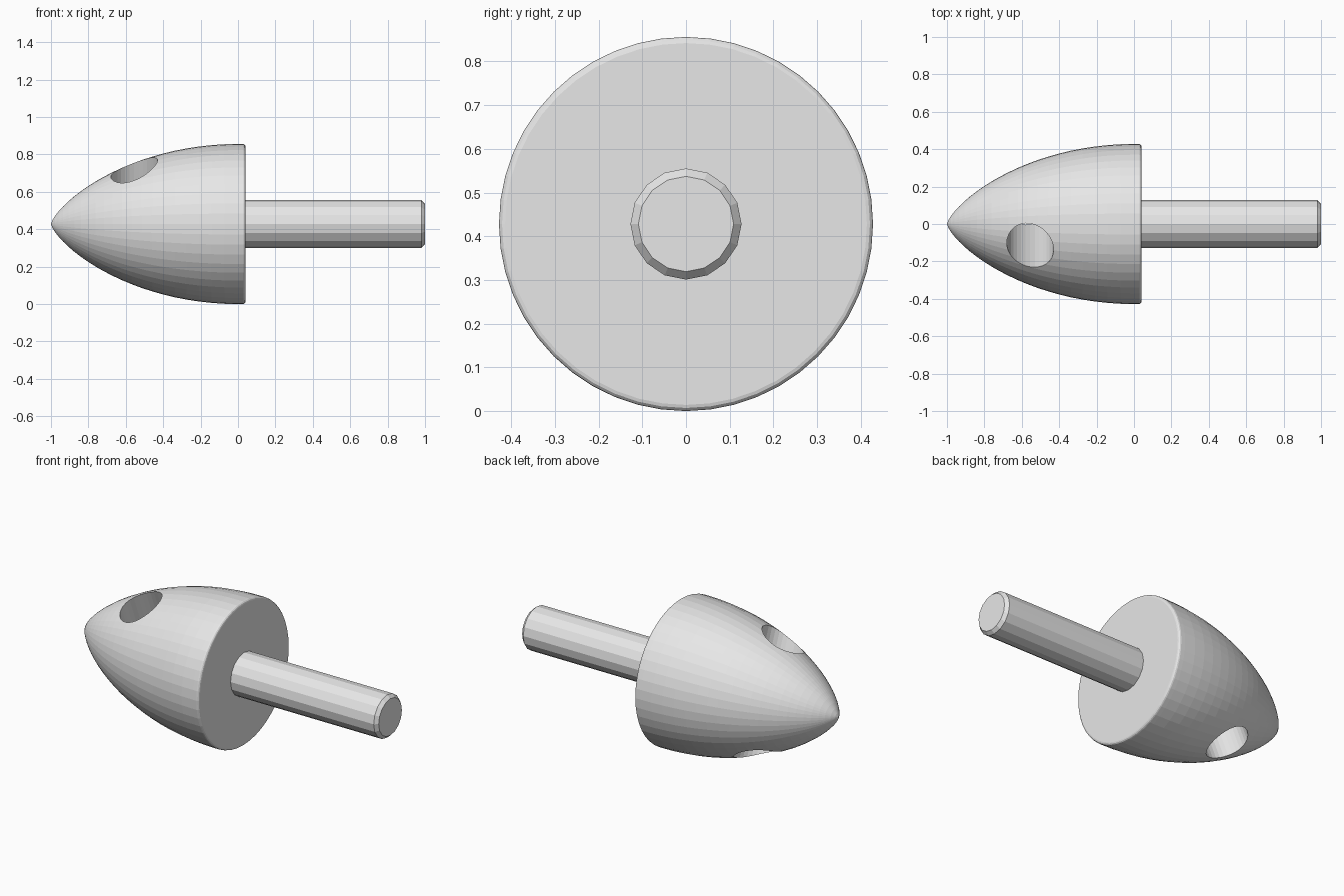
import bpy, bmesh, math
from mathutils import Matrix, Vector

cube = bpy.data.objects.get("Cube")
if cube:
    bpy.data.objects.remove(cube, do_unlink=True)

AXIS_Z = 0.428
BODY_R = 0.428
BASE_X = 0.04

grey = bpy.data.materials.new("plain_grey")
grey.use_nodes = True
grey.diffuse_color = (0.8, 0.8, 0.8, 1)
grey.node_tree.nodes["Principled BSDF"].inputs["Base Color"].default_value = (0.8, 0.8, 0.8, 1)


def revolve(name, profile, sides):
    """Closed solid turned around the x axis; profile is (x, radius) from -x to +x."""
    bm = bmesh.new()
    rings = []
    for x, r in profile:
        if r == 0:
            rings.append([bm.verts.new((x, 0, 0))] * sides)
        else:
            angles = [math.tau * i / sides for i in range(sides)]
            rings.append([bm.verts.new((x, r * math.sin(a), r * math.cos(a))) for a in angles])
    for a, b in zip(rings, rings[1:]):
        for i in range(sides):
            j = (i + 1) % sides
            corners = dict.fromkeys([a[i], a[j], b[j], b[i]])
            bm.faces.new(list(corners))
    for ring in (rings[0], rings[-1]):
        if len(set(ring)) > 1:
            bm.faces.new(ring)
    bmesh.ops.recalc_face_normals(bm, faces=bm.faces)
    mesh = bpy.data.meshes.new(name)
    bm.to_mesh(mesh)
    bm.free()
    mesh.materials.append(grey)
    obj = bpy.data.objects.new(name, mesh)
    bpy.context.collection.objects.link(obj)
    obj.location.z = AXIS_Z
    return obj


# Bullet-shaped body: pointed nose, slightly rounded rim, flat base
STEPS = 22
profile = []
for i in range(STEPS + 1):
    x = -1 + (i / STEPS) ** 1.6
    profile.append((x, BODY_R * max(0, 1 - x * x) ** 0.73))
BEVEL = 0.014
for i in range(4):
    a = math.pi / 2 * i / 3
    profile.append((BASE_X - BEVEL + BEVEL * math.sin(a), BODY_R - BEVEL + BEVEL * math.cos(a)))
body = revolve("pointed_body", profile, 48)

# Tilted cross hole drilled right through the body
drill = revolve("hole_cutter", [(-0.6, 0.125), (0.6, 0.125)], 32)
tilt = Matrix.Rotation(math.radians(22), 4, "X")
upright = Matrix.Rotation(math.radians(90), 4, "Y")
drill.data.transform(tilt @ upright)
drill.location = Vector((-0.555, 0, AXIS_Z))
drill.hide_render = True

cut = body.modifiers.new("cross_hole", "BOOLEAN")
cut.operation = "DIFFERENCE"
cut.solver = "EXACT"
cut.object = drill
bpy.context.view_layer.objects.active = body
body.select_set(True)
bpy.ops.object.modifier_apply(modifier=cut.name)
bpy.data.objects.remove(drill, do_unlink=True)

# Straight shaft with a chamfered end
revolve("shaft", [(BASE_X - 0.02, 0.127), (0.98, 0.127), (1.0, 0.109)], 16)
